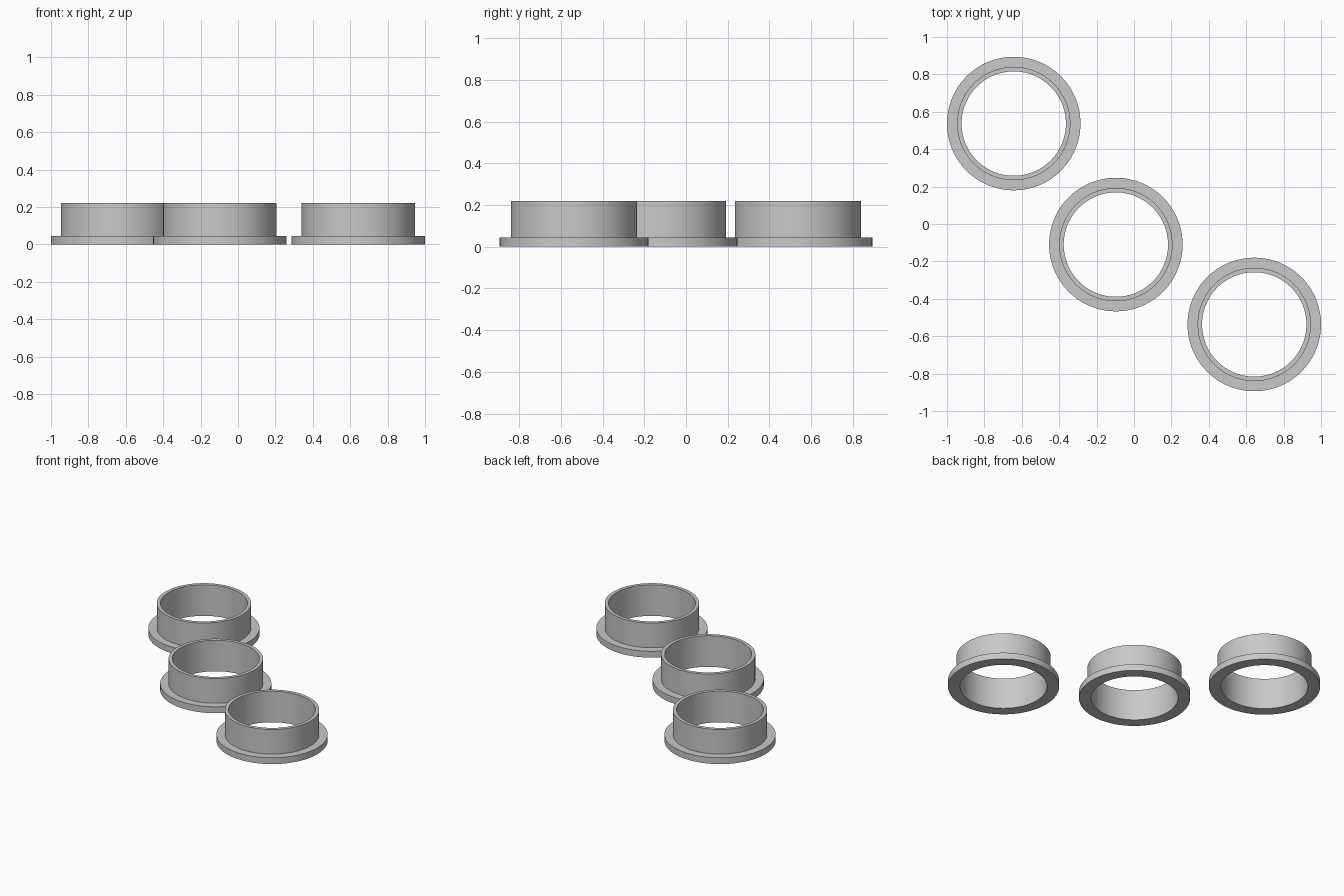
import bpy
import bmesh
import math

cube = bpy.data.objects.get("Cube")
if cube:
    bpy.data.objects.remove(cube, do_unlink=True)

SEGMENTS = 96
BORE, TUBE, FLANGE = 0.279, 0.303, 0.357    # radii
FLANGE_TOP, HEIGHT = 0.045, 0.22

grey = bpy.data.materials.new("plain grey")
grey.use_nodes = True
colour = (0.58, 0.58, 0.58, 1)
grey.diffuse_color = colour
grey.node_tree.nodes["Principled BSDF"].inputs["Base Color"].default_value = colour


def flanged_ring(name, x, y):
    """Spin a closed L-shaped section around the vertical axis."""
    section = [(BORE, 0), (FLANGE, 0), (FLANGE, FLANGE_TOP),
               (TUBE, FLANGE_TOP), (TUBE, HEIGHT), (BORE, HEIGHT)]
    bm = bmesh.new()
    verts = [bm.verts.new((r, 0, z)) for r, z in section]
    edges = [bm.edges.new((a, b)) for a, b in zip(verts, verts[1:] + verts[:1])]
    bmesh.ops.spin(bm, geom=verts + edges, cent=(0, 0, 0), axis=(0, 0, 1),
                   angle=math.tau, steps=SEGMENTS, use_merge=False)
    bmesh.ops.remove_doubles(bm, verts=bm.verts[:], dist=0.0001)
    bmesh.ops.recalc_face_normals(bm, faces=bm.faces[:])
    mesh = bpy.data.meshes.new(name)
    bm.to_mesh(mesh)
    bm.free()
    mesh.materials.append(grey)
    ring = bpy.data.objects.new(name, mesh)
    ring.location = (x, y, 0)
    bpy.context.collection.objects.link(ring)
    bpy.ops.object.select_all(action='DESELECT')
    ring.select_set(True)
    bpy.context.view_layer.objects.active = ring
    bpy.ops.object.shade_smooth_by_angle(angle=math.radians(30))


# Three identical flanged bushings
flanged_ring("back_right_bushing", -0.643, 0.537)
flanged_ring("middle_bushing", -0.097, -0.11)
flanged_ring("front_left_bushing", 0.643, -0.537)
